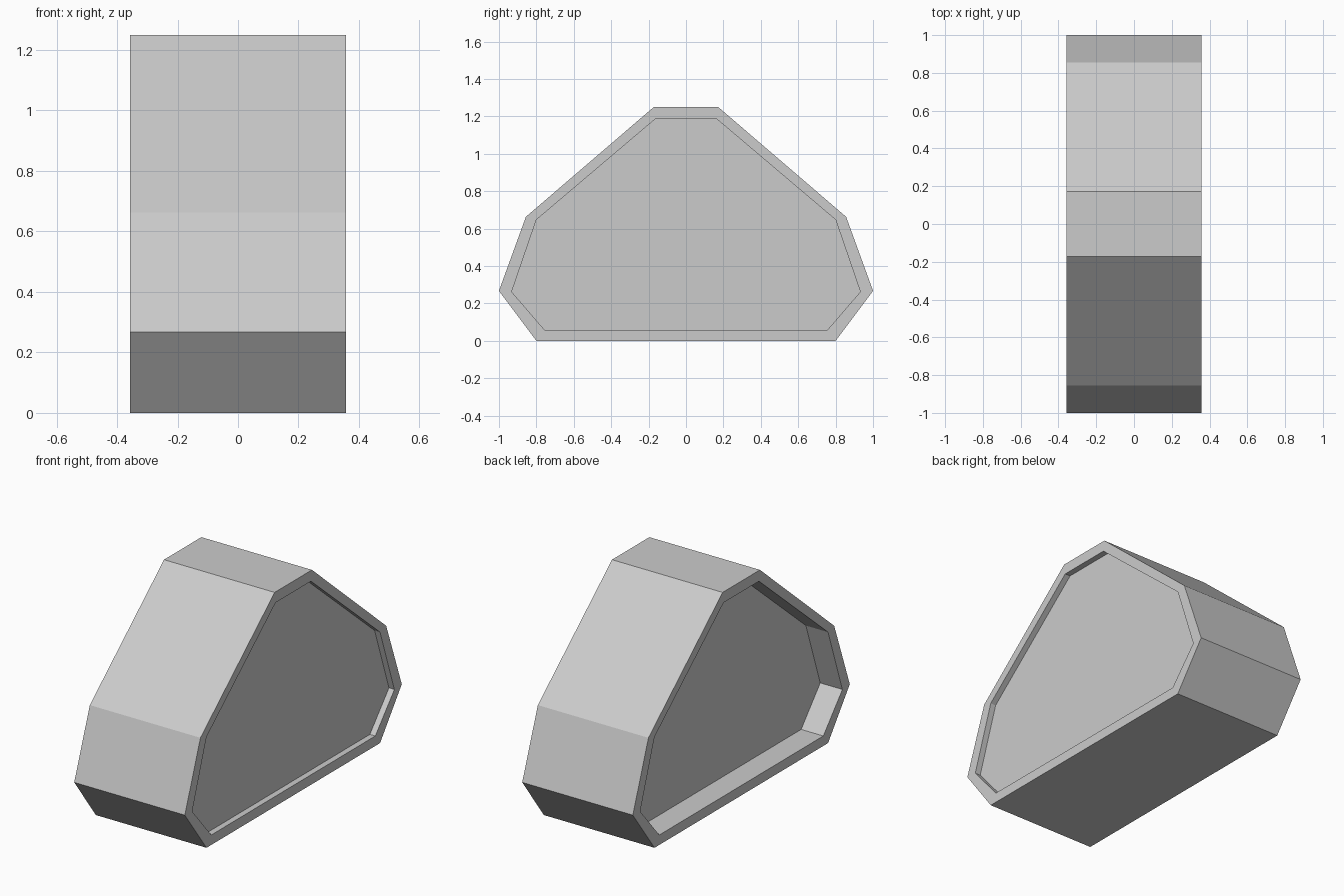
import bpy, bmesh

if "Cube" in bpy.data.objects:
    bpy.data.objects.remove(bpy.data.objects["Cube"])

HALF_WIDTH = 0.357
LEFT_DEPTH, RIGHT_DEPTH = 0.143, 0.035


def mirrored(half):
    """Complete a (y, z) half profile across y = 0."""
    return half + [(-y, z) for y, z in reversed(half)]


outer = mirrored([(0.80, 0), (1.0, 0.267), (0.856, 0.663), (0.172, 1.25)])
inner = mirrored([(0.756, 0.058), (0.932, 0.262), (0.80, 0.647), (0.163, 1.187)])

# Rings run from the left recess floor, over the outside, to the right recess floor
sections = [
    (-HALF_WIDTH + LEFT_DEPTH, inner),
    (-HALF_WIDTH, inner),
    (-HALF_WIDTH, outer),
    (HALF_WIDTH, outer),
    (HALF_WIDTH, inner),
    (HALF_WIDTH - RIGHT_DEPTH, inner),
]

bm = bmesh.new()
rings = [[bm.verts.new((x, y, z)) for y, z in profile] for x, profile in sections]

# Rims, recess walls and outer shell
for a, b in zip(rings, rings[1:]):
    n = len(a)
    for i in range(n):
        j = (i + 1) % n
        bm.faces.new((a[i], a[j], b[j], b[i]))

# Recessed side panels
bm.faces.new(rings[0])
bm.faces.new(rings[-1])
bmesh.ops.recalc_face_normals(bm, faces=bm.faces[:])

mesh = bpy.data.meshes.new("faceted_housing")
bm.to_mesh(mesh)
bm.free()
housing = bpy.data.objects.new("faceted_housing", mesh)
bpy.context.collection.objects.link(housing)
